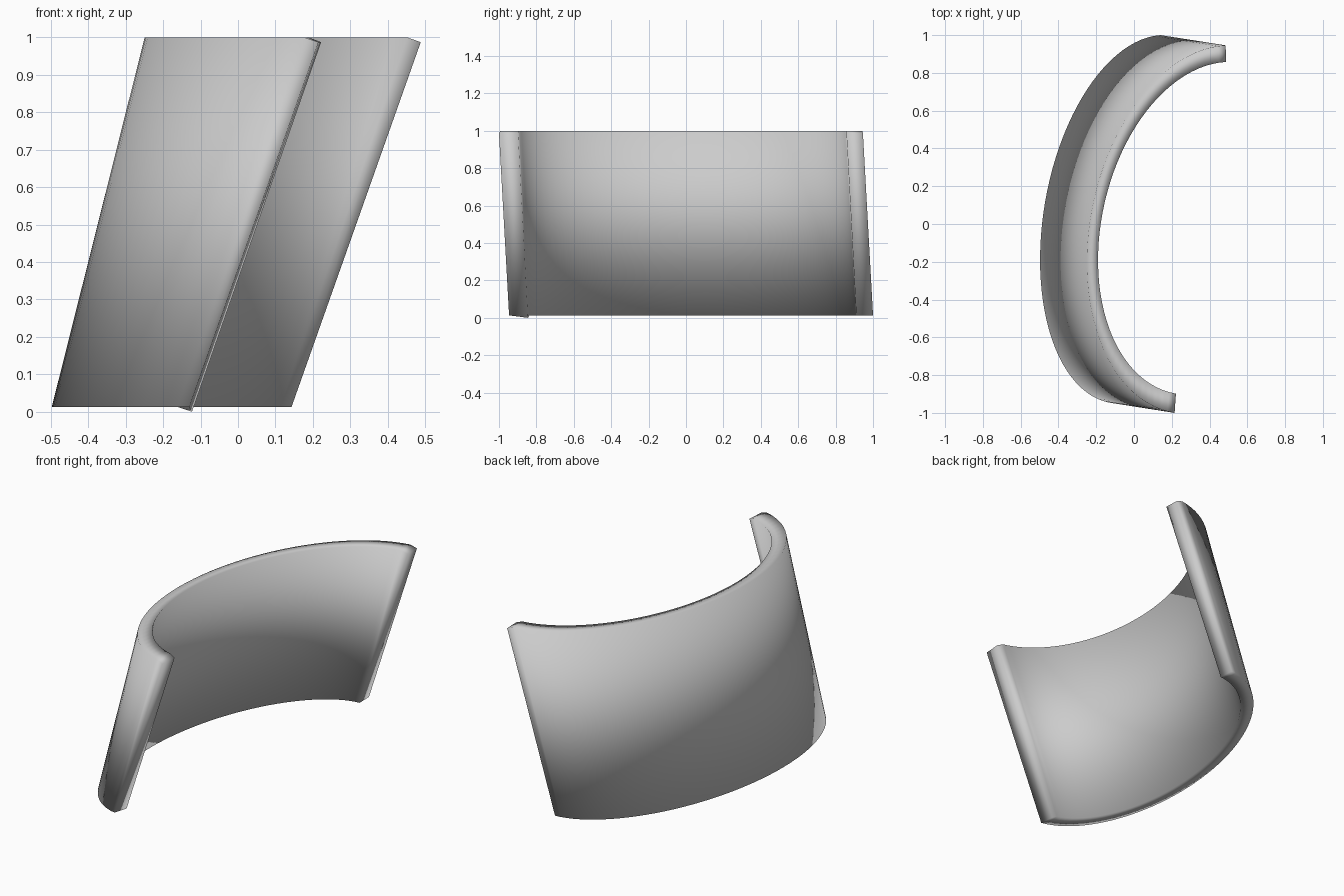
import bpy, bmesh
from math import sin, cos, radians
from mathutils import Vector

cube = bpy.data.objects.get("Cube")
if cube:
    bpy.data.objects.remove(cube, do_unlink=True)

grey = bpy.data.materials.new("plain grey")
grey.use_nodes = True
colour = (0.6, 0.6, 0.6, 1)
grey.diffuse_color = colour
grey.node_tree.nodes["Principled BSDF"].inputs["Base Color"].default_value = colour

STEPS = 48
SWEEP = radians(86)


def arc(t, middle, half_chord, bulge, z):
    """Point on a leaning elliptical arc, t from -1 (front) to 1 (back)."""
    a = t * SWEEP
    p = (Vector(middle) + Vector(half_chord) * (sin(a) / sin(SWEEP))
         + Vector(bulge) * ((cos(a) - cos(SWEEP)) / (1 - cos(SWEEP))))
    return Vector((p.x, p.y, z))


# Corner rails: outer bottom, outer top, inner top, inner bottom
rails = [
    ((0.005, 0.027), (0.135, 0.973), (-0.485, 0.03), 0.013),
    ((0.35, -0.027), (0.135, 0.973), (-0.585, 0.03), 1.0),
    ((0.355, -0.02), (0.133, 0.878), (-0.53, 0.03), 1.0),
    ((0.01, 0.033), (0.133, 0.878), (-0.43, 0.03), 0.013),
]

# Curved leaning wall, lofted through four-cornered sections
bm = bmesh.new()
sections = []
for i in range(STEPS + 1):
    t = 2 * i / STEPS - 1
    sections.append([bm.verts.new(arc(t, *rail)) for rail in rails])
for s in (sections[0], sections[-1]):
    s[1].co.z = s[2].co.z = 0.987
sections[0][3].co.z = 0
for a, b in zip(sections, sections[1:]):
    for k in range(4):
        n = (k + 1) % 4
        bm.faces.new((a[k], a[n], b[n], b[k]))
bm.faces.new(sections[0])
bm.faces.new(sections[-1])
bmesh.ops.recalc_face_normals(bm, faces=bm.faces)
for f in bm.faces:
    f.smooth = True

mesh = bpy.data.meshes.new("curved_wall")
bm.to_mesh(mesh)
bm.free()
mesh.materials.append(grey)
wall = bpy.data.objects.new("curved_wall", mesh)
bpy.context.collection.objects.link(wall)
